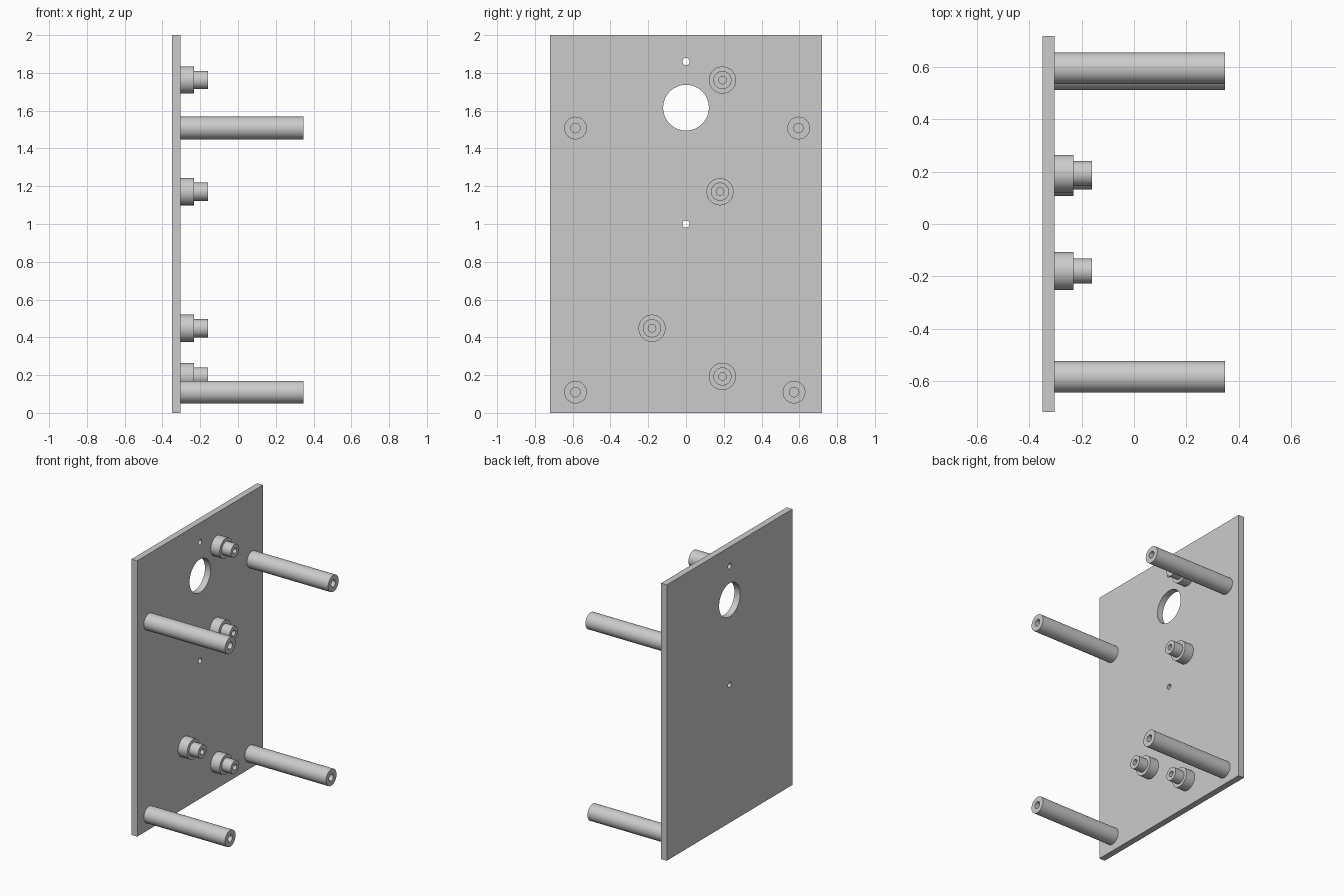
import bpy, bmesh
from math import cos, sin, tau
from mathutils import Vector

cube = bpy.data.objects.get("Cube")
if cube:
    bpy.data.objects.remove(cube, do_unlink=True)

BACK, FACE = -0.35, -0.304     # plate thickness along x
SEGMENTS = 48

grey = bpy.data.materials.new("light grey")
grey.use_nodes = True
colour = (0.6, 0.6, 0.6, 1)
grey.diffuse_color = colour
grey.node_tree.nodes["Principled BSDF"].inputs["Base Color"].default_value = colour


def circle(x, y, z, r):
    return [Vector((x, y + r * cos(tau * i / SEGMENTS), z + r * sin(tau * i / SEGMENTS)))
            for i in range(SEGMENTS)]


def finish(bm, name):
    bmesh.ops.recalc_face_normals(bm, faces=bm.faces)
    mesh = bpy.data.meshes.new(name)
    bm.to_mesh(mesh)
    bm.free()
    mesh.materials.append(grey)
    ob = bpy.data.objects.new(name, mesh)
    bpy.context.collection.objects.link(ob)
    bpy.ops.object.select_all(action='DESELECT')
    ob.select_set(True)
    bpy.context.view_layer.objects.active = ob
    bpy.ops.object.shade_smooth_by_angle(angle=0.6)
    return ob


def plate(name, half_width, height, holes):
    # Outline and hole loops are filled together, then extruded
    bm = bmesh.new()
    corners = [(-half_width, 0), (half_width, 0), (half_width, height), (-half_width, height)]
    loops = [[Vector((BACK, y, z)) for y, z in corners]]
    loops += [circle(BACK, 0, z, r) for z, r in holes]
    for loop in loops:
        verts = [bm.verts.new(p) for p in loop]
        for a, b in zip(verts, verts[1:] + verts[:1]):
            bm.edges.new((a, b))
    bmesh.ops.triangle_fill(bm, use_beauty=True, edges=bm.edges[:])
    out = bmesh.ops.extrude_face_region(bm, geom=bm.faces[:], use_keep_orig=True)
    moved = [g for g in out["geom"] if isinstance(g, bmesh.types.BMVert)]
    bmesh.ops.translate(bm, verts=moved, vec=(FACE - BACK, 0, 0))
    return finish(bm, name)


def turned(name, y, z, profile):
    # Revolve an (x, radius) profile around an axis along x, closed into a solid
    bm = bmesh.new()
    rings = [[bm.verts.new(p) for p in circle(x, y, z, r)] for x, r in profile]
    for a, b in zip(rings, rings[1:] + rings[:1]):
        for i in range(SEGMENTS):
            j = (i + 1) % SEGMENTS
            bm.faces.new((a[i], a[j], b[j], b[i]))
    return finish(bm, name)


# Mounting plate with one large opening and two small screw holes
plate("mounting_plate", 0.72, 2.0, [(1.616, 0.121), (1.86, 0.019), (1.0, 0.019)])

# Long hollow corner posts
post = [(FACE, 0.06), (0.348, 0.06), (0.348, 0.025), (FACE, 0.025)]
for name, y, z in [("upper_front_post", -0.585, 1.508), ("upper_back_post", 0.596, 1.508),
                   ("lower_front_post", -0.585, 0.11), ("lower_back_post", 0.572, 0.11)]:
    turned(name, y, z, post)

# Short stepped standoffs with a bore
standoff = [(FACE, 0.072), (-0.232, 0.072), (-0.232, 0.048), (-0.16, 0.048),
            (-0.16, 0.02), (FACE, 0.02)]
for name, y, z in [("top_standoff", 0.193, 1.762), ("middle_standoff", 0.18, 1.171),
                   ("low_standoff", -0.18, 0.448), ("bottom_standoff", 0.193, 0.193)]:
    turned(name, y, z, standoff)
